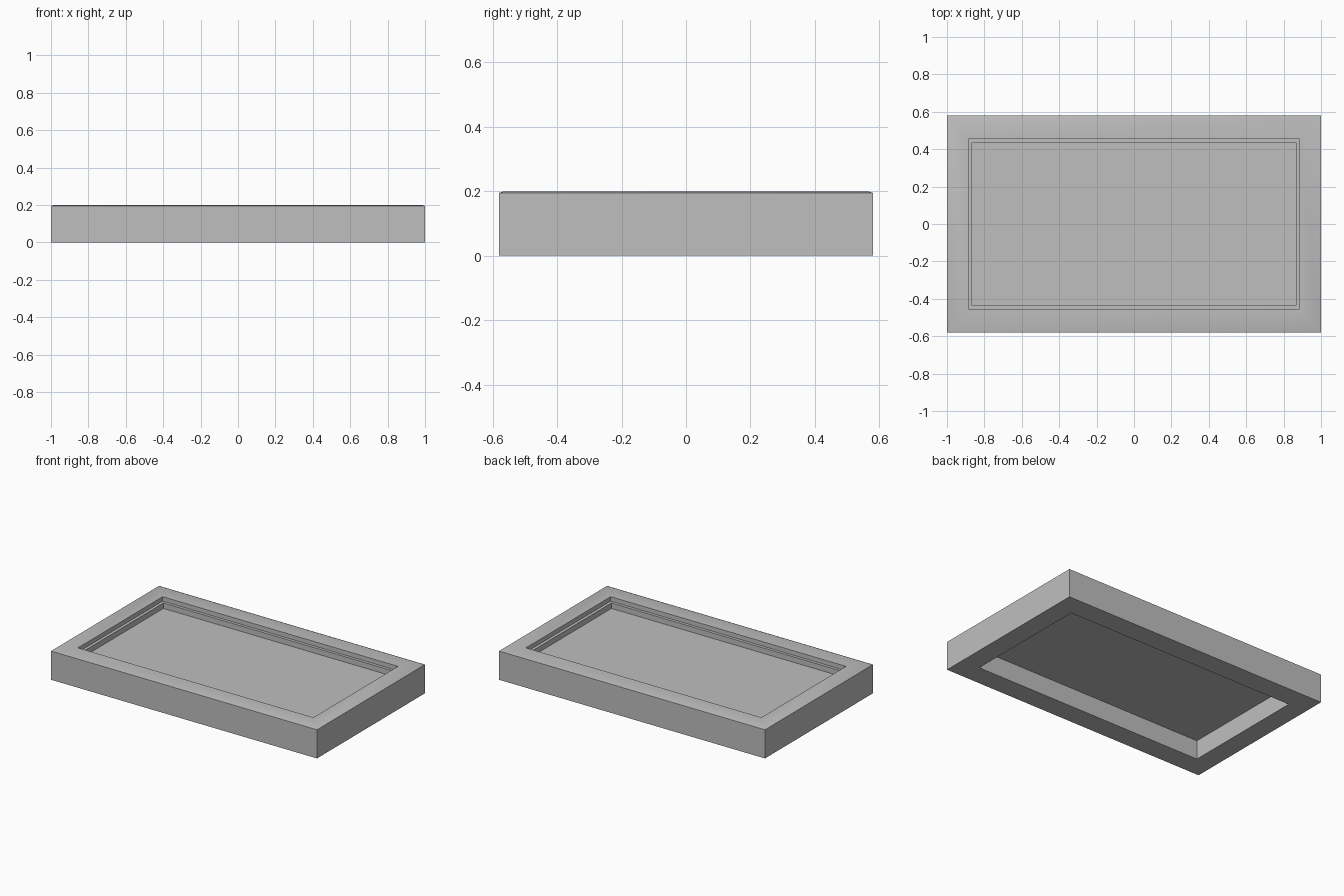
import bpy
import bmesh
import math

cube = bpy.data.objects.get("Cube")
if cube:
    bpy.data.objects.remove(cube, do_unlink=True)

# One plain grey for the whole model
grey = bpy.data.materials.new("plain grey")
grey.use_nodes = True
colour = (0.52, 0.52, 0.52, 1)
grey.diffuse_color = colour
grey.node_tree.nodes["Principled BSDF"].inputs["Base Color"].default_value = colour


def rectangle_sweep(name, profile, closed):
    """Join stacked rectangles (half width, half depth, height) with faces.
    A closed profile makes a ring, an open one is capped at both ends."""
    bm = bmesh.new()
    signs = [(-1, -1), (1, -1), (1, 1), (-1, 1)]
    rings = [[bm.verts.new((sx * x, sy * y, z)) for sx, sy in signs]
             for x, y, z in profile]
    following = rings[1:] + rings[:1] if closed else rings[1:]
    for a, b in zip(rings, following):
        for i in range(4):
            j = (i + 1) % 4
            bm.faces.new((a[i], a[j], b[j], b[i]))
    if not closed:
        bm.faces.new(rings[0][::-1])
        bm.faces.new(rings[-1])
    bmesh.ops.recalc_face_normals(bm, faces=bm.faces)
    mesh = bpy.data.meshes.new(name)
    bm.to_mesh(mesh)
    bm.free()
    mesh.materials.append(grey)
    obj = bpy.data.objects.new(name, mesh)
    bpy.context.collection.objects.link(obj)
    return obj


INNER = (0.865, 0.435)    # opening below the ledge
RIM = (0.885, 0.455)      # opening above the ledge
OUTER = (1.0, 0.58)
TOP_EDGE = (0.985, 0.565)

# Frame with softened top edge and a stepped ledge inside
frame = rectangle_sweep("frame", [
    (*INNER, 0), (*OUTER, 0), (*OUTER, 0.195), (*TOP_EDGE, 0.2),
    (*RIM, 0.2), (*RIM, 0.17), (*INNER, 0.17)], closed=True)

# Thin panel closing the opening, recessed from both sides
panel = rectangle_sweep("panel", [(*INNER, 0.128), (*INNER, 0.133)], closed=False)

# Smooth the soft top edge, keep the corners sharp
bpy.ops.object.select_all(action="DESELECT")
frame.select_set(True)
bpy.context.view_layer.objects.active = frame
bpy.ops.object.shade_smooth_by_angle(angle=math.radians(30))
